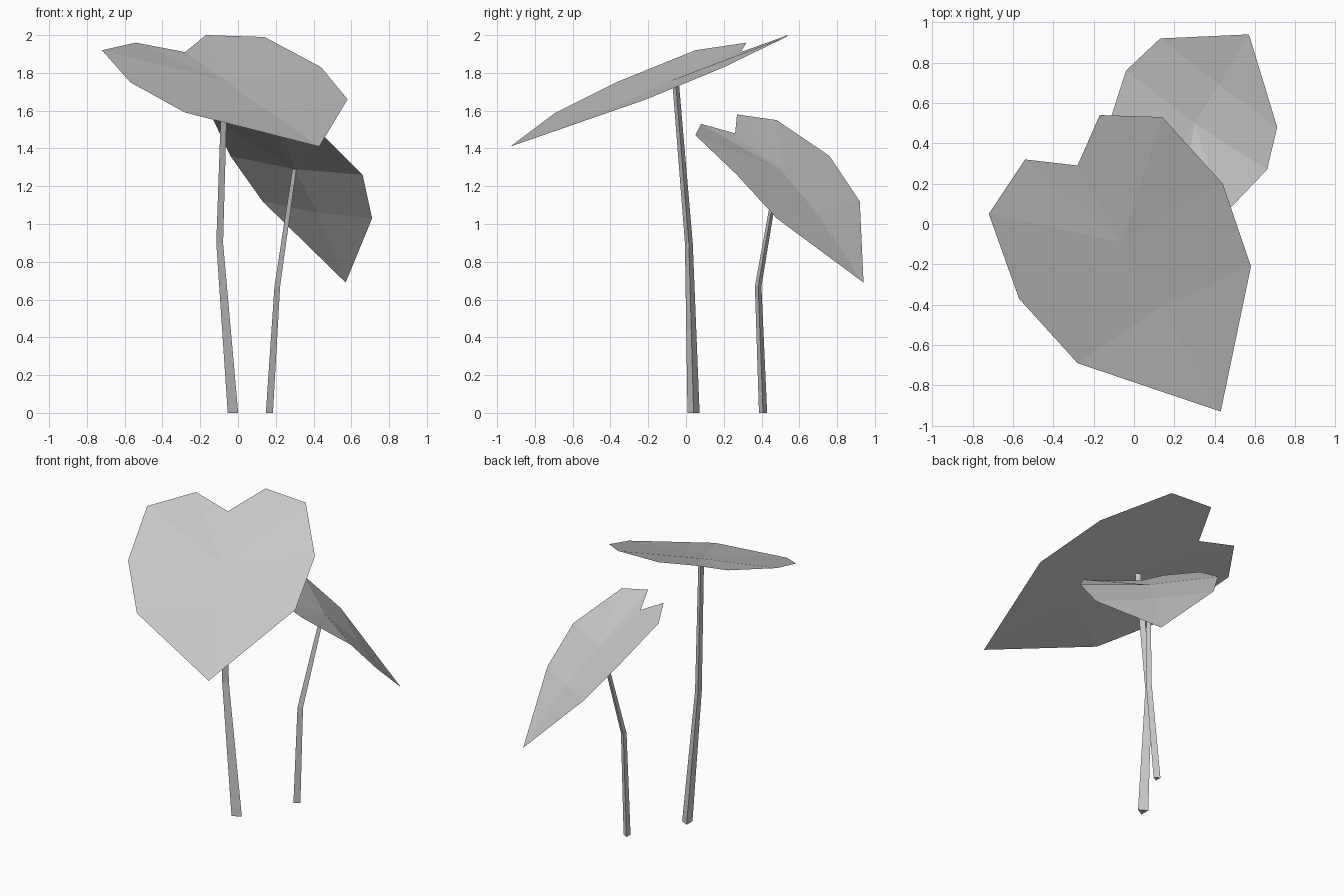
import bpy
import bmesh
from math import cos, sin, tau
from mathutils import Vector

cube = bpy.data.objects.get("Cube")
if cube:
    bpy.data.objects.remove(cube)

grey = bpy.data.materials.new("plain grey")
grey.use_nodes = True
colour = (0.6, 0.6, 0.6, 1)
grey.diffuse_color = colour
grey.node_tree.nodes["Principled BSDF"].inputs["Base Color"].default_value = colour


def finish(name, bm):
    mesh = bpy.data.meshes.new(name)
    bm.to_mesh(mesh)
    bm.free()
    mesh.materials.append(grey)
    obj = bpy.data.objects.new(name, mesh)
    bpy.context.collection.objects.link(obj)


def leaf(name, midrib, left, right):
    """Heart-shaped sheet folded along its midrib (notch, heart, vein, tip).
    Each side runs lobe, side, lower, low."""
    bm = bmesh.new()
    notch, heart, vein, tip = [bm.verts.new(p) for p in midrib]
    for points, flip in ((left, False), (right, True)):
        lobe, side, lower, low = [bm.verts.new(p) for p in points]
        faces = [(heart, notch, lobe), (heart, lobe, side), (heart, side, lower),
                 (heart, lower, low, vein), (vein, low, tip)]
        for f in faces:
            bm.faces.new(f[::-1] if flip else f)
    bm.normal_update()
    if sum(f.normal.z for f in bm.faces) < 0:
        bmesh.ops.reverse_faces(bm, faces=bm.faces[:])
    finish(name, bm)


def stem(name, path):
    """Three-sided tapering stalk through (centre, radius) stations."""
    bm = bmesh.new()
    rings = [[bm.verts.new(Vector(c) + r * Vector((cos(tau * i / 3), sin(tau * i / 3), 0)))
              for i in range(3)] for c, r in path]
    for a, b in zip(rings, rings[1:]):
        for i in range(3):
            j = (i + 1) % 3
            bm.faces.new((a[i], a[j], b[j], b[i]))
    bm.faces.new(rings[0][::-1])
    finish(name, bm)


# Tall plant
leaf("large_leaf",
     [(-.28, .29, 1.91), (-.06, -.09, 1.755), (.14, -.41, 1.61), (.43, -.93, 1.41)],
     [(-.54, .32, 1.96), (-.72, .05, 1.92), (-.57, -.37, 1.75), (-.28, -.69, 1.59)],
     [(-.17, .54, 2.0), (.14, .53, 1.99), (.44, .20, 1.83), (.58, -.21, 1.66)])
stem("large_stem", [((-.036, .04, 0), .037), ((-.103, .015, .9), .024),
                    ((-.075, -.055, 1.75), .02)])

# Short plant behind it
leaf("small_leaf",
     [(.16, .26, 1.48), (.30, .50, 1.29), (.42, .69, 1.06), (.57, .94, .69)],
     [(-.02, .27, 1.58), (-.13, .48, 1.55), (-.04, .76, 1.36), (.13, .92, 1.12)],
     [(.23, .08, 1.53), (.45, .05, 1.47), (.66, .27, 1.26), (.71, .48, 1.03)])
stem("small_stem", [((.16, .408, 0), .025), ((.203, .382, .67), .02),
                    ((.295, .49, 1.29), .014)])
